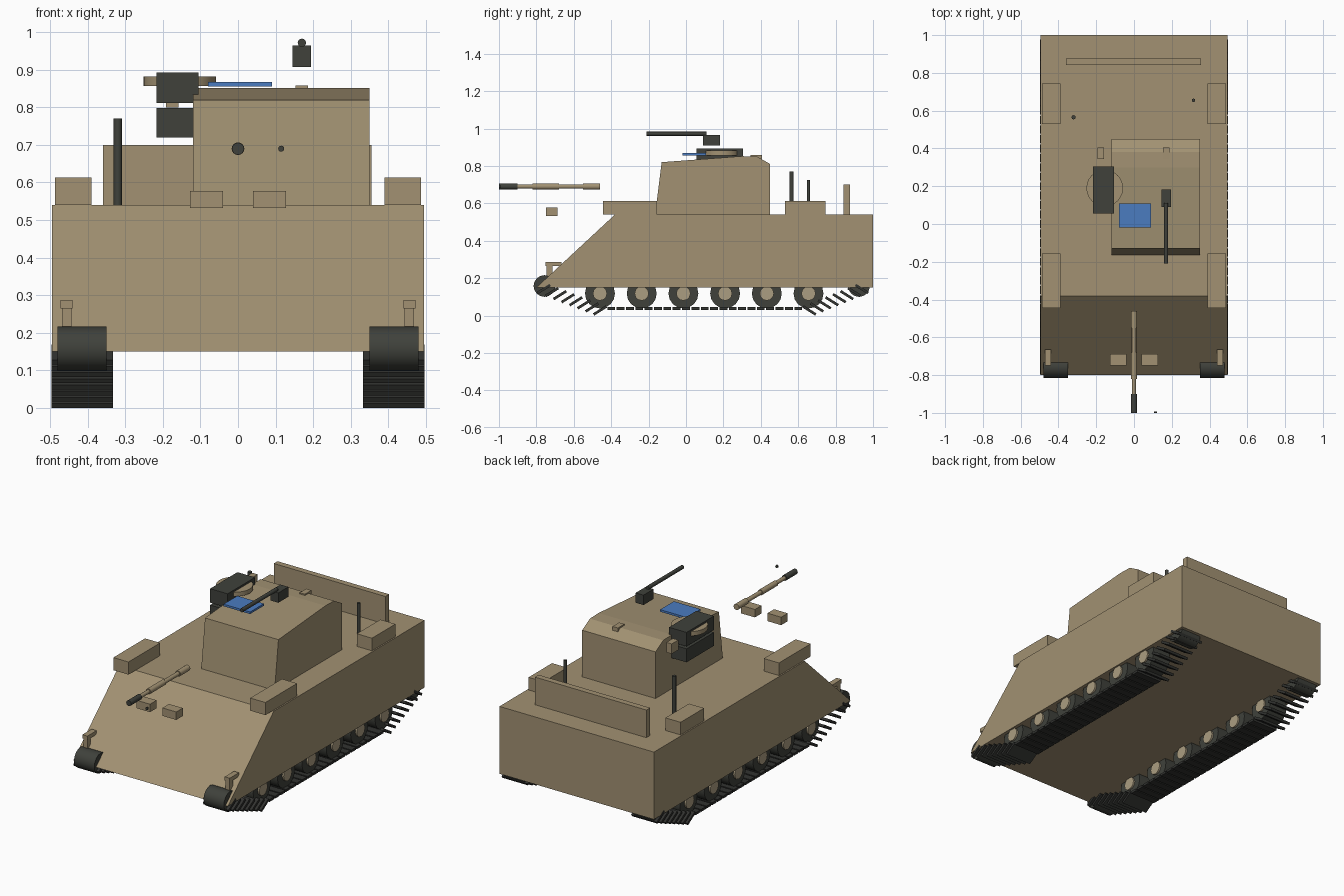
import bpy, bmesh, math
from mathutils import Matrix, Vector

cube = bpy.data.objects.get("Cube")
if cube:
    bpy.data.objects.remove(cube)


def material(name, color):
    m = bpy.data.materials.new(name)
    m.use_nodes = True
    m.diffuse_color = (*color, 1)
    m.node_tree.nodes["Principled BSDF"].inputs["Base Color"].default_value = (*color, 1)
    return m


TAN = material("desert tan", (0.36, 0.285, 0.17))
HUB = material("light tan", (0.41, 0.34, 0.22))
DARK = material("dark grey green", (0.05, 0.053, 0.044))
TRACK = material("track black", (0.032, 0.033, 0.03))
BLUE = material("glass blue", (0.07, 0.2, 0.53))


def finish(name, bm, mat, smooth=False):
    bmesh.ops.recalc_face_normals(bm, faces=bm.faces)
    mesh = bpy.data.meshes.new(name)
    bm.to_mesh(mesh)
    bm.free()
    mesh.materials.append(mat)
    obj = bpy.data.objects.new(name, mesh)
    bpy.context.collection.objects.link(obj)
    if smooth:
        bpy.ops.object.select_all(action='DESELECT')
        obj.select_set(True)
        bpy.context.view_layer.objects.active = obj
        bpy.ops.object.shade_smooth_by_angle(angle=math.radians(40))
    return obj


def box(name, x, y, z, mat):
    """Box from its (low, high) bounds on each axis."""
    bm = bmesh.new()
    mid = Vector([sum(r) / 2 for r in (x, y, z)])
    size = [abs(r[1] - r[0]) for r in (x, y, z)]
    bmesh.ops.create_cube(bm, size=1, matrix=Matrix.Translation(mid) @ Matrix.Diagonal((*size, 1)))
    return finish(name, bm, mat)


def rod(name, start, end, radius, mat, sides=16):
    """Capped cylinder between two points."""
    a, b = Vector(start), Vector(end)
    turn = (b - a).to_track_quat('Z', 'Y').to_matrix().to_4x4()
    bm = bmesh.new()
    bmesh.ops.create_cone(bm, cap_ends=True, segments=sides, radius1=radius, radius2=radius,
                          depth=(b - a).length, matrix=Matrix.Translation((a + b) / 2) @ turn)
    return finish(name, bm, mat, True)


def side_profile(name, points, x, mat):
    """Outline in y and z, extruded across x."""
    bm = bmesh.new()
    face = bm.faces.new([bm.verts.new((x[0], y, z)) for y, z in points])
    out = bmesh.ops.extrude_face_region(bm, geom=[face])
    verts = [v for v in out["geom"] if isinstance(v, bmesh.types.BMVert)]
    bmesh.ops.translate(bm, verts=verts, vec=(x[1] - x[0], 0, 0))
    return finish(name, bm, mat)


# Hull and turret
side_profile("hull", [(-0.80, 0.15), (1, 0.15), (1, 0.54), (-0.38, 0.54)], (-0.495, 0.495), TAN)
side_profile("turret", [(-0.165, 0.54), (0.45, 0.54), (0.45, 0.81), (0.38, 0.85),
                        (0.3, 0.852), (-0.13, 0.82)], (-0.12, 0.35), TAN)
box("rear_rack", (-0.36, 0.355), (0.842, 0.876), (0.54, 0.70), TAN)

# Main gun, stepped along its length
steps = [(-0.46, 0.017), (-0.55, 0.012), (-0.68, 0.016), (-0.82, 0.011), (-0.90, 0.016), (-1.0, 0)]
for i, ((y0, r), (y1, _)) in enumerate(zip(steps, steps[1:])):
    rod(f"gun_barrel_{i}", (0, y0, 0.69), (0, y1, 0.69), r, DARK if i == 4 else TAN)
rod("coaxial_muzzle", (0.115, -0.992, 0.69), (0.115, -1, 0.69), 0.008, DARK)

# Sight and launcher beside the turret
box("sight_upper", (-0.217, -0.105), (0.055, 0.305), (0.812, 0.893), DARK)
box("sight_lower", (-0.217, -0.12), (0.055, 0.305), (0.72, 0.798), DARK)
rod("hatch_disc", (-0.155, 0.19, 0.857), (-0.155, 0.19, 0.882), 0.097, TAN, 24)

# Roof fittings
box("roof_window", (-0.08, 0.09), (-0.018, 0.108), (0.856, 0.868), BLUE)
for x in (-0.175, 0.17):
    box("roof_block", (x - 0.017, x + 0.017), (0.345, 0.405), (0.80, 0.858), TAN)
box("machine_gun_body", (0.145, 0.195), (0.09, 0.182), (0.908, 0.965), DARK)
rod("machine_gun_barrel", (0.17, -0.21, 0.972), (0.17, 0.11, 0.972), 0.011, DARK)

# Antennas
rod("tall_antenna", (-0.32, 0.565, 0.54), (-0.32, 0.565, 0.77), 0.011, DARK)
rod("short_antenna", (0.315, 0.655, 0.54), (0.315, 0.655, 0.725), 0.009, DARK)


def track_plate(name, s, y, z, tilt, length):
    bm = bmesh.new()
    place = Matrix.Translation((s * 0.415, y, z)) @ Matrix.Rotation(tilt, 4, 'X')
    bmesh.ops.create_cube(bm, size=1, matrix=place @ Matrix.Diagonal((0.164, length, 0.014, 1)))
    finish(name, bm, TRACK)


# Parts repeated on both sides
for s, side in ((-1, "right"), (1, "left")):
    box(f"{side}_front_stowage", (s * 0.39, s * 0.487), (-0.445, -0.155), (0.54, 0.613), TAN)
    box(f"{side}_rear_stowage", (s * 0.39, s * 0.487), (0.53, 0.745), (0.54, 0.613), TAN)
    box(f"{side}_front_block", (s * 0.04, s * 0.128), (-0.748, -0.688), (0.532, 0.578), TAN)
    box(f"{side}_lamp_post", (s * 0.443, s * 0.468), (-0.745, -0.715), (0.19, 0.27), TAN)
    box(f"{side}_lamp_arm", (s * 0.44, s * 0.472), (-0.75, -0.665), (0.265, 0.287), TAN)

    # End rollers
    for end, y in (("front", -0.757), ("rear", 0.925)):
        rod(f"{side}_{end}_roller", (s * 0.35, y, 0.158), (s * 0.48, y, 0.158), 0.058, DARK)

    # Road wheels with hubs showing on both faces
    for i in range(6):
        y = -0.46 + i * 0.223
        rod(f"{side}_wheel_{i}", (s * 0.36, y, 0.118), (s * 0.475, y, 0.118), 0.08, DARK)
        rod(f"{side}_hub_{i}", (s * 0.35, y, 0.118), (s * 0.485, y, 0.118), 0.038, HUB, 12)

    # Track: flat run, then splayed plates rising at each end
    for i in range(21):
        track_plate(f"{side}_track_{i}", s, -0.40 + i * 0.05, 0.038, 0, 0.042)
    for i in range(8):
        t = i / 7
        rise = 0.027 + 0.115 * t
        tilt = math.radians(32)
        track_plate(f"{side}_front_track_{i}", s, -0.46 - 0.30 * t, rise, tilt, 0.08)
        track_plate(f"{side}_rear_track_{i}", s, 0.66 + 0.28 * t, rise, -tilt, 0.08)
